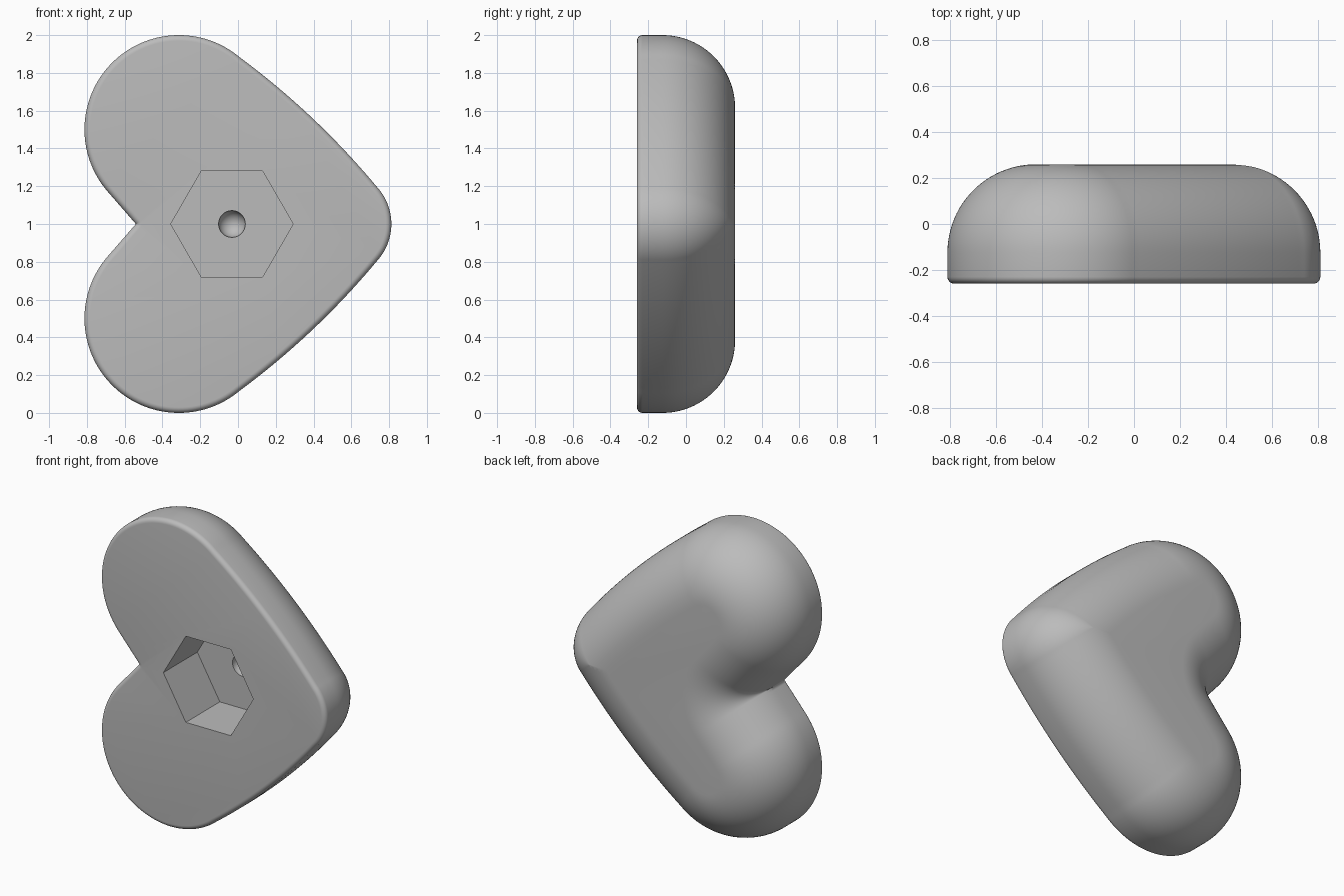
import bpy, bmesh, math
from mathutils import Vector

cube = bpy.data.objects.get("Cube")
if cube:
    bpy.data.objects.remove(cube)

mat = bpy.data.materials.new("plain_grey")
mat.use_nodes = True
grey = (0.5, 0.5, 0.5, 1)
mat.diffuse_color = grey
mat.node_tree.nodes["Principled BSDF"].inputs["Base Color"].default_value = grey

FRONT, BACK = -0.26, 0.26
BIG, SMALL = 0.385, 0.03          # back and front edge radii
LOBE, LOBE_R = Vector((-0.313, 0.5)), 0.5
TIP_R = 0.29
TIP = Vector((0.812 - TIP_R, 0))


def unit(deg):
    return Vector((math.cos(math.radians(deg)), math.sin(math.radians(deg))))


def spread(a, b, n):
    return [a + (b - a) * i / n for i in range(n + 1)]


# Upper half of the outline: (point, outward normal), from tip to notch
half = [(TIP + unit(a) * TIP_R, unit(a)) for a in spread(0, 43, 16)]
start, end = half[-1][0], LOBE + unit(50) * LOBE_R
chord = end - start
bulge = Vector((chord.y, -chord.x)).normalized() * 0.03
for t in spread(0, 1, 40)[1:-1]:
    half.append((start + chord * t + bulge * 4 * t * (1 - t), unit(43 + 7 * t)))
half += [(LOBE + unit(a) * LOBE_R, unit(a)) for a in spread(50, 221, 64)]
last = half[-1][0]
notch = Vector((last.x + last.y * math.tan(math.radians(41)), 0))
half += [(last.lerp(notch, t), unit(221)) for t in spread(0, 1, 12)[1:]]
half += [(notch, unit(a)) for a in spread(221, 180, 12)[1:]]

# Edge section: (inset, y) through the small front round and large back round
section = [(SMALL * (1 - math.sin(a)), FRONT + SMALL * (1 - math.cos(a)))
           for a in spread(0, math.pi / 2, 6)]
section += [(BIG * (1 - math.cos(a)), BACK - BIG * (1 - math.sin(a)))
            for a in spread(0, math.pi / 2, 24)]


def height(d):
    return BACK - BIG + math.sqrt(max(0, BIG ** 2 - (BIG - d) ** 2))


def column(p, n, side):
    """Section inset along the normal, stopped at the symmetry plane."""
    limit = p.y / n.y if n.y > 1e-4 else (TIP_R if n.x > 0 else 9)
    points = []
    for i, (d, y) in enumerate(section):
        if d > limit:
            d = limit
            y = height(d) if i > 6 else y
        q = p - n * d
        points.append((q.x, y, 1 + side * q.y))
    return points


columns = [column(p, n, 1) for p, n in half]
columns += [column(p, n, -1) for p, n in reversed(half[1:-1])]

bm = bmesh.new()
grid = [[bm.verts.new(co) for co in col] for col in columns]
for i, a in enumerate(grid):
    b = grid[(i + 1) % len(grid)]
    for k in range(len(section) - 1):
        bm.faces.new((a[k], b[k], b[k + 1], a[k + 1]))
bmesh.ops.remove_doubles(bm, verts=bm.verts, dist=0.0004)
bmesh.ops.holes_fill(bm, edges=[e for e in bm.edges if e.is_boundary], sides=0)
bmesh.ops.recalc_face_normals(bm, faces=bm.faces)
mesh = bpy.data.meshes.new("heart_body")
bm.to_mesh(mesh)
bm.free()
mesh.materials.append(mat)
body = bpy.data.objects.new("heart_body", mesh)
bpy.context.collection.objects.link(body)


def cut(cutter):
    """Subtract a cutter from the body, then discard it."""
    cutter.hide_render = True
    cutter.data.materials.append(mat)
    mod = body.modifiers.new("cut", 'BOOLEAN')
    mod.operation, mod.solver, mod.object = 'DIFFERENCE', 'EXACT', cutter
    bpy.ops.object.select_all(action='DESELECT')
    bpy.context.view_layer.objects.active = body
    body.select_set(True)
    bpy.ops.object.modifier_apply(modifier=mod.name)
    bpy.data.objects.remove(cutter)


# Hexagonal pocket in the front with a round dimple in its floor
FLOOR, MID = 0.09, -0.032
bpy.ops.mesh.primitive_cylinder_add(
    vertices=6, radius=0.324, depth=0.6, location=(MID, FLOOR - 0.3, 1),
    rotation=(math.pi / 2, math.radians(30), 0))
cut(bpy.context.object)
bpy.ops.mesh.primitive_uv_sphere_add(
    segments=32, ring_count=16, radius=0.071, location=(MID, FLOOR + 0.001, 1))
cut(bpy.context.object)

bpy.ops.object.shade_smooth_by_angle(angle=math.radians(35))
